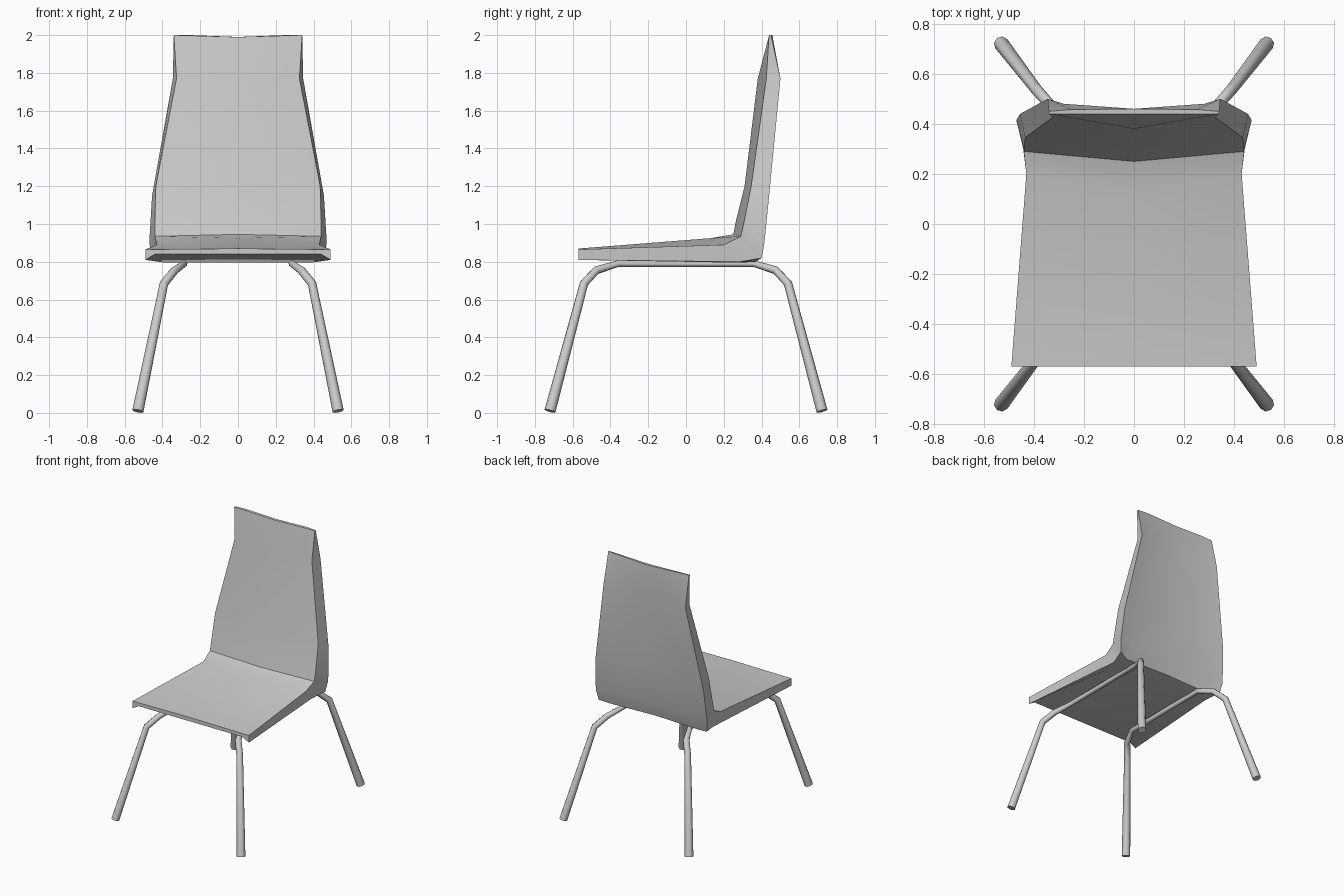
import bpy, bmesh

if "Cube" in bpy.data.objects:
    bpy.data.objects.remove(bpy.data.objects["Cube"])

# Half cross-sections of the moulded shell, from seat front to top of the back:
# top centre (y, z), top edge, bottom edge, bottom inner (x, y, z), bottom centre (y, z)
SECTIONS = [
    ((-.57, .87), (.49, -.57, .865), (.49, -.57, .81), (.44, -.57, .84), (-.57, .84)),
    ((.13, .925), (.43, .20, .89), (.42, .28, .80), (.38, .28, .795), (.28, .795)),
    ((.25, .945), (.44, .29, .935), (.455, .40, .82), (.38, .37, .80), (.37, .81)),
    ((.265, 1.02), (.44, .305, 1.0), (.47, .415, .90), (.36, .41, .92), (.39, .92)),
    ((.31, 1.20), (.435, .345, 1.20), (.455, .44, 1.15), (.36, .43, 1.15), (.41, 1.15)),
    ((.38, 1.77), (.325, .425, 1.77), (.345, .50, 1.77), (.28, .48, 1.77), (.45, 1.77)),
    ((.44, 1.99), (.34, .44, 2.0), (.34, .45, 2.0), (.25, .457, 2.0), (.46, 1.99)),
]


def smooth(obj, angle):
    bpy.ops.object.select_all(action='DESELECT')
    obj.select_set(True)
    bpy.context.view_layer.objects.active = obj
    bpy.ops.object.shade_smooth_by_angle(angle=angle)


def make_shell():
    bm = bmesh.new()
    rings = []
    for sec in SECTIONS:
        rings.append([bm.verts.new(p if len(p) == 3 else (0, *p)) for p in sec])
    for a, b in zip(rings, rings[1:]):
        for i in range(4):
            bm.faces.new((a[i], a[i + 1], b[i + 1], b[i]))
    bm.faces.new(rings[0][::-1])
    bm.faces.new(rings[-1])
    # mirror the right half onto the left
    geom = bm.verts[:] + bm.edges[:] + bm.faces[:]
    bmesh.ops.mirror(bm, geom=geom, axis='X', merge_dist=0.0001)
    bmesh.ops.remove_doubles(bm, verts=bm.verts[:], dist=0.0001)
    bmesh.ops.recalc_face_normals(bm, faces=bm.faces[:])
    mesh = bpy.data.meshes.new("seat_and_back")
    bm.to_mesh(mesh)
    bm.free()
    obj = bpy.data.objects.new("seat_and_back", mesh)
    bpy.context.collection.objects.link(obj)
    smooth(obj, 0.7)


# One bent tube per side: front leg, rail under the seat, back leg
HALF_PATH = [(.53, .72, .01, 1.5), (.392, .54, .685, 1.15),
             (.335, .475, .755, 1.1), (.285, .36, .79, .9)]


def make_leg_frame(name, side):
    curve = bpy.data.curves.new(name, 'CURVE')
    curve.dimensions = '3D'
    curve.bevel_depth = 0.02
    curve.bevel_resolution = 2
    curve.use_fill_caps = True
    path = [(x, -y, z, r) for x, y, z, r in HALF_PATH] + HALF_PATH[::-1]
    spline = curve.splines.new('POLY')
    spline.points.add(len(path) - 1)
    for pt, (x, y, z, r) in zip(spline.points, path):
        pt.co = (side * x, y, z, 1)
        pt.radius = r
    obj = bpy.data.objects.new(name, curve)
    bpy.context.collection.objects.link(obj)
    bpy.ops.object.select_all(action='DESELECT')
    obj.select_set(True)
    bpy.context.view_layer.objects.active = obj
    bpy.ops.object.convert(target='MESH')
    smooth(bpy.context.view_layer.objects.active, 0.85)


make_shell()
make_leg_frame("right_leg_frame", 1)
make_leg_frame("left_leg_frame", -1)
